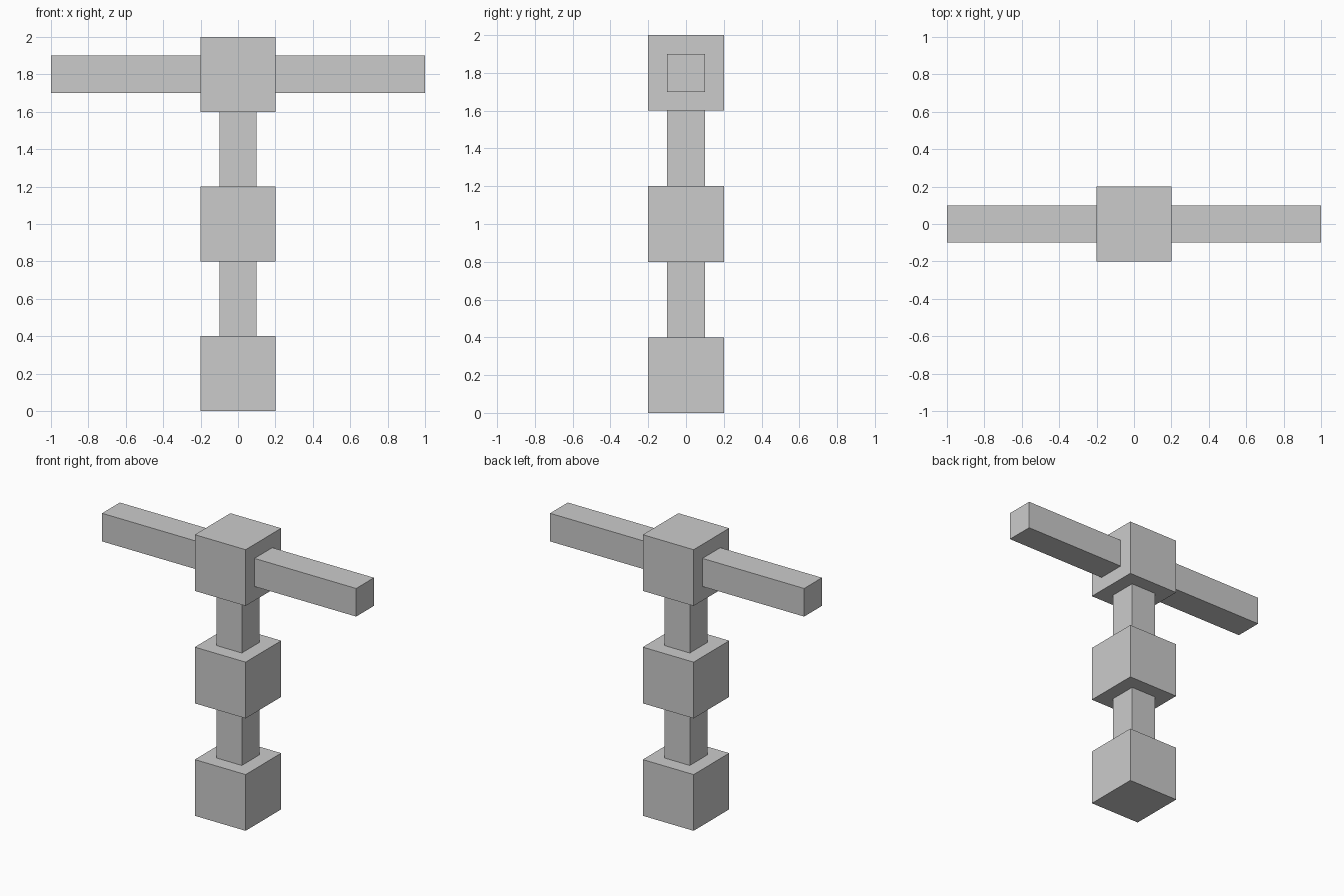
import bpy

if "Cube" in bpy.data.objects:
    bpy.data.objects.remove(bpy.data.objects["Cube"])

CUBE = 0.4    # edge of each block
BAR = 0.2     # thickness of posts and arms


def box(name, size, location):
    bpy.ops.mesh.primitive_cube_add(size=1, location=location)
    obj = bpy.context.object
    obj.name = name
    obj.scale = size
    bpy.ops.object.transform_apply(location=False, rotation=False, scale=True)
    return obj


# Stacked blocks
for name, z in (("base_block", 0.2), ("middle_block", 1.0), ("top_block", 1.8)):
    box(name, (CUBE, CUBE, CUBE), (0, 0, z))

# Posts joining the blocks
for name, z in (("lower_post", 0.6), ("upper_post", 1.4)):
    box(name, (BAR, BAR, 0.4), (0, 0, z))

# Side arms on the top block
for name, side in (("left_arm", -1), ("right_arm", 1)):
    box(name, (0.8, BAR, BAR), (side * 0.6, 0, 1.8))
